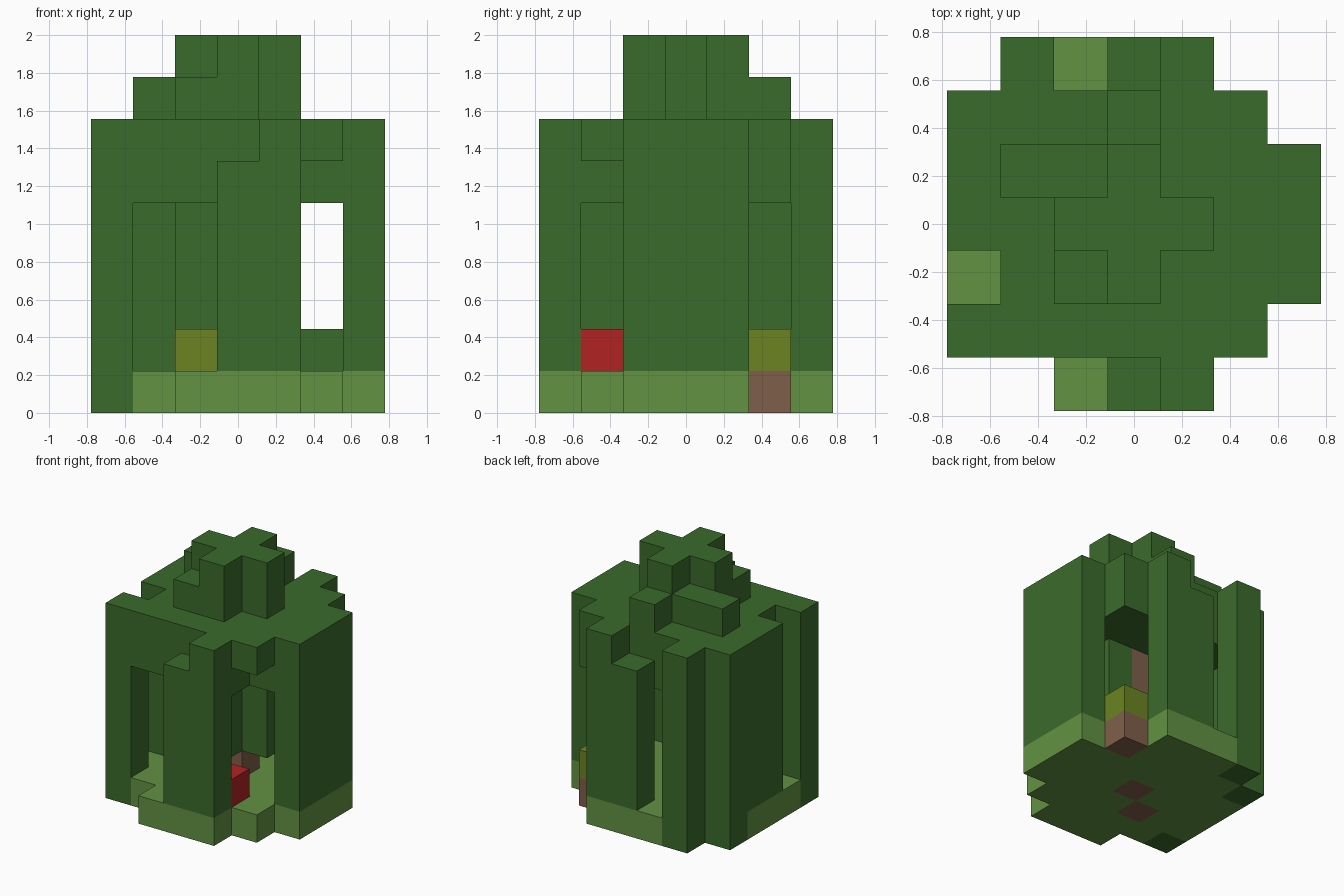
import bpy
import bmesh
from mathutils import Vector

old = bpy.data.objects.get("Cube")
if old:
    bpy.data.objects.remove(old, do_unlink=True)

CELL = 2 / 9
ORIGIN = Vector((-3.5, -3.5, 0))


def linear(c):
    return c / 12.92 if c <= 0.04045 else ((c + 0.055) / 1.055) ** 2.4


def make_material(name, hexcode):
    rgb = [linear(v / 255) for v in bytes.fromhex(hexcode)]
    mat = bpy.data.materials.new(name)
    mat.use_nodes = True
    mat.diffuse_color = (*rgb, 1)
    mat.node_tree.nodes["Principled BSDF"].inputs["Base Color"].default_value = (*rgb, 1)
    return mat


LEAF = make_material("dark leaf green", "3A6B2B")
GRASS = make_material("light grass green", "639243")
OLIVE = make_material("olive", "6C8423")
RED = make_material("red", "B22222")
BROWN = make_material("bark brown", "7F5F4A")

cells = {}   # grid cell -> part name
parts = {}   # part name -> material


def fill(part, mat, x, y, z):
    """Fill an inclusive range of grid cells; later parts replace earlier ones."""
    parts[part] = mat
    for i in range(x[0], x[1] + 1):
        for j in range(y[0], y[1] + 1):
            for k in range(z[0], z[1] + 1):
                cells[i, j, k] = part


def column(part, mat, i, j, low, high):
    fill(part, mat, (i, i), (j, j), (low, high))


# Grass slab with a stepped outline, one x range per row from front to back
outline = [(2, 4), (0, 5), (0, 6), (0, 6), (0, 6), (0, 5), (1, 4)]
for row, span in enumerate(outline):
    fill("ground", GRASS, span, (row, row), (0, 0))

# Two-layer canopy over the hollow middle
for row in range(1, 6):
    first, last = outline[row]
    first += row == 2
    fill("canopy", LEAF, (first, last), (row, row), (5, 6))
del cells[5, 1, 5]

# Leaf walls on both sides
fill("left_wall", LEAF, (6, 6), (2, 4), (1, 6))
fill("right_wall", LEAF, (0, 0), (3, 4), (1, 6))

# Front and back buttresses, each with a lower shoulder
for part, row in (("front_buttress", 0), ("back_buttress", 6)):
    column(part, LEAF, 3, row, 1, 5)
    column(part, LEAF, 4, row, 1, 6)

# Corner pillars reaching the floor
for i, j in ((0, 1), (0, 5), (1, 6)):
    column("corner_pillars", LEAF, i, j, 0, 6)

# Crown: a tall cross with low side steps
for i, j in ((3, 3), (2, 3), (4, 3), (3, 2), (3, 4)):
    column("crown", LEAF, i, j, 7, 8)
for i, j in ((1, 4), (2, 4), (2, 2), (3, 5)):
    column("crown_steps", LEAF, i, j, 7, 7)

# Trunk and the leaves hanging around it
column("trunk", BROWN, 3, 3, 0, 5)
for i, j in ((3, 2), (4, 3), (2, 3)):
    column("hanging_leaves", LEAF, i, j, 2, 4)

# Small shrubs on brown roots, a low bush and a red block
for i, j in ((2, 2), (5, 5)):
    column("roots", BROWN, i, j, 0, 0)
    column("shrubs", OLIVE, i, j, 1, 1)
column("low_bush", LEAF, 5, 4, 1, 1)
column("red_block", RED, 4, 1, 1, 1)


def build(part, mat):
    """Skin a part's cells, keeping only the faces open to the air."""
    bm = bmesh.new()
    for cell in [c for c, p in cells.items() if p == part]:
        base = Vector(cell)
        for axis in range(3):
            for side in (0, 1):
                step = Vector((0, 0, 0))
                step[axis] = 2 * side - 1
                if tuple(int(v) for v in base + step) in cells:
                    continue
                u, v = Vector((0, 0, 0)), Vector((0, 0, 0))
                u[(axis + 1) % 3] = v[(axis + 2) % 3] = 1
                start = base + ORIGIN + step * side
                ring = [start, start + u, start + u + v, start + v]
                if not side:
                    ring.reverse()
                bm.faces.new([bm.verts.new(p * CELL) for p in ring])
    bmesh.ops.remove_doubles(bm, verts=bm.verts, dist=CELL / 100)
    mesh = bpy.data.meshes.new(part)
    bm.to_mesh(mesh)
    bm.free()
    mesh.materials.append(mat)
    bpy.context.collection.objects.link(bpy.data.objects.new(part, mesh))


for part, mat in parts.items():
    build(part, mat)
